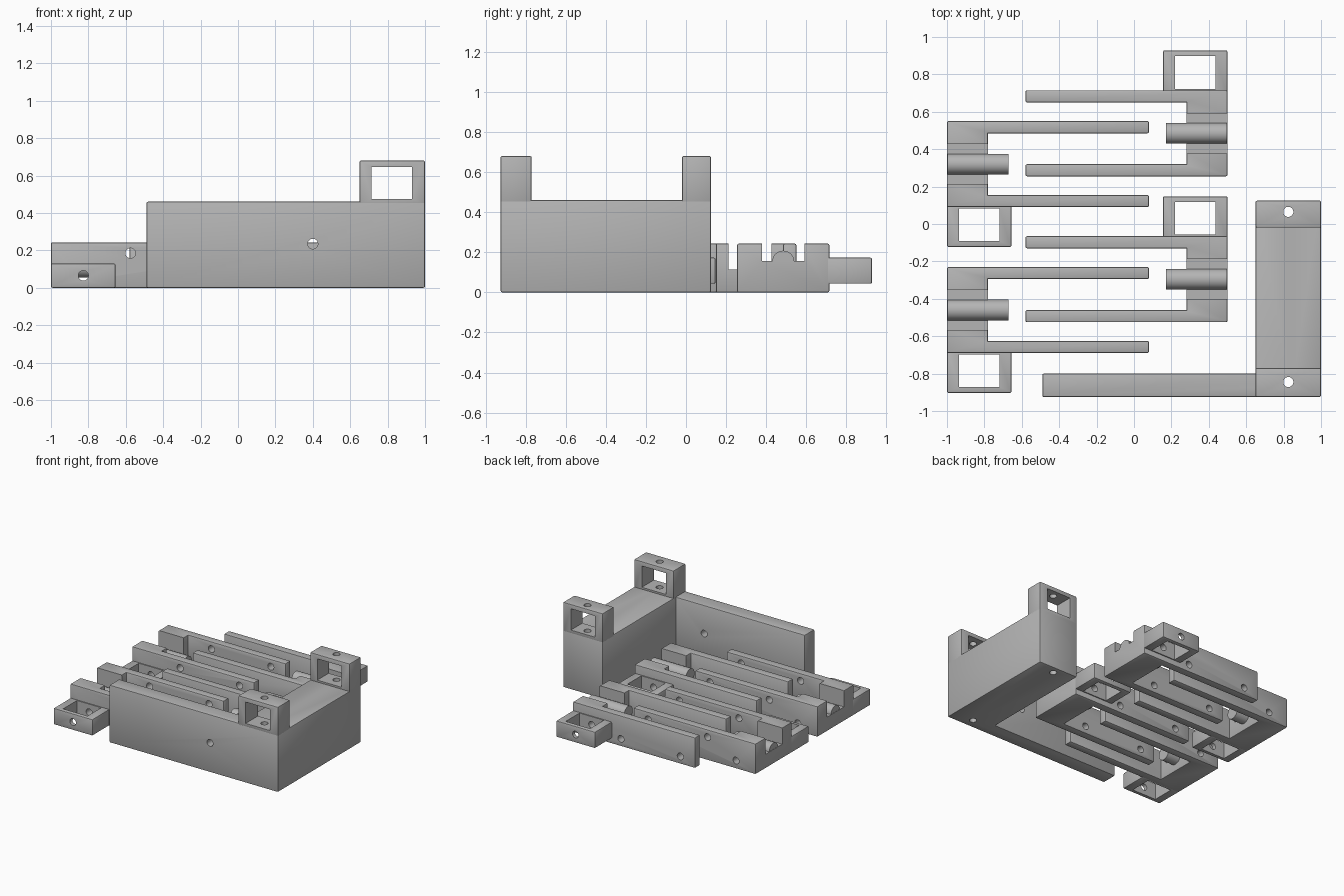
import bpy, bmesh, math
from mathutils import Matrix, Vector

default = bpy.data.objects.get("Cube")
if default:
    bpy.data.objects.remove(default, do_unlink=True)

grey = bpy.data.materials.new("printed_grey")
grey.use_nodes = True
GREY = (0.46, 0.46, 0.46, 1)
grey.diffuse_color = GREY
grey.node_tree.nodes["Principled BSDF"].inputs["Base Color"].default_value = GREY


def finish(name, bm):
    bmesh.ops.recalc_face_normals(bm, faces=bm.faces)
    mesh = bpy.data.meshes.new(name)
    bm.to_mesh(mesh)
    bm.free()
    mesh.materials.append(grey)
    obj = bpy.data.objects.new(name, mesh)
    bpy.context.collection.objects.link(obj)
    return obj


def prism(name, outline, z0, z1, round_edges=0.008):
    """Extrude a plan outline and round its convex edges."""
    bm = bmesh.new()
    base = bm.faces.new([bm.verts.new((x, y, z0)) for x, y in outline])
    top = bmesh.ops.extrude_face_region(bm, geom=[base])["geom"]
    verts = [v for v in top if isinstance(v, bmesh.types.BMVert)]
    bmesh.ops.translate(bm, verts=verts, vec=(0, 0, z1 - z0))
    bmesh.ops.recalc_face_normals(bm, faces=bm.faces)
    if round_edges:
        edges = [e for e in bm.edges if e.is_convex]
        bmesh.ops.bevel(bm, geom=edges, offset=round_edges, segments=2,
                        profile=0.5, affect='EDGES')
    return finish(name, bm)


def box(name, x0, x1, y0, y1, z0, z1, round_edges=0.008):
    return prism(name, [(x0, y0), (x1, y0), (x1, y1), (x0, y1)], z0, z1, round_edges)


def rod(name, start, end, radius):
    a, b = Vector(start), Vector(end)
    turn = (b - a).to_track_quat('Z', 'Y').to_matrix().to_4x4()
    bm = bmesh.new()
    bmesh.ops.create_cone(bm, cap_ends=True, segments=32, radius1=radius,
                          radius2=radius, depth=(b - a).length,
                          matrix=Matrix.Translation((a + b) / 2) @ turn)
    return finish(name, bm)


def cut(obj, cutters):
    for cutter in cutters:
        cutter.hide_render = True
        cutter.hide_set(True)
        mod = obj.modifiers.new("cut", 'BOOLEAN')
        mod.operation = 'DIFFERENCE'
        mod.solver = 'EXACT'
        mod.object = cutter
    # Bake the cuts, then drop the helpers
    bpy.context.view_layer.update()
    graph = bpy.context.evaluated_depsgraph_get()
    mesh = bpy.data.meshes.new_from_object(obj.evaluated_get(graph))
    obj.modifiers.clear()
    obj.data = mesh
    for cutter in cutters:
        bpy.data.objects.remove(cutter, do_unlink=True)


HOLE = 0.027


def post_hole(y):
    return rod("hole_cutter", (0.825, y, -0.1), (0.825, y, 0.8), HOLE)


def cross_hole(x, z, y0, y1):
    return rod("hole_cutter", (x, y0, z), (x, y1, z), HOLE)


# Large bracket: solid block with a long front wall
bracket = prism("bracket_body", [(-0.49, -0.925), (1, -0.925), (1, 0.125),
                                 (0.65, 0.125), (0.65, -0.8), (-0.49, -0.8)], 0, 0.46)
cut(bracket, [post_hole(-0.845), post_hole(0.065), cross_hole(0.4, 0.235, -1, -0.7)])

# Windowed posts on top of the block
for name, y0, y1, hole_y in (("front_post", -0.925, -0.77, -0.845),
                             ("back_post", -0.02, 0.125, 0.065)):
    post = box(name, 0.65, 1, y0, y1, 0.44, 0.68)
    cut(post, [box("window_cutter", 0.715, 0.93, y0 - 0.1, y1 + 0.1, 0.475, 0.645, 0),
               post_hole(hole_y)])


def slider(name, end_x, away, y0, side, lift, arm_hole_z):
    """Forked slider; away is the arm direction, side is where its loop sits."""
    def px(d):
        return end_x + away * d

    y1 = y0 + 0.46
    mid = (y0 + y1) / 2
    pin_hole_z = 0.065 + lift

    # Fork: spine with two long arms, notched over the pin
    fork = prism(name + "_fork", [
        (px(0), y0), (px(1.08), y0), (px(1.08), y0 + 0.065), (px(0.22), y0 + 0.065),
        (px(0.22), y1 - 0.065), (px(1.08), y1 - 0.065), (px(1.08), y1), (px(0), y1)], 0, 0.243)
    cutters = [box("notch_cutter", min(px(-0.1), px(0.3)), max(px(-0.1), px(0.3)),
                   mid - 0.107, mid + 0.107, 0.113 + lift, 0.4, 0)]
    for d, z in ((0.173, pin_hole_z), (0.425, arm_hole_z), (0.95, arm_hole_z)):
        cutters.append(cross_hole(px(d), z, y0 - 0.1, y1 + 0.1))
    cut(fork, cutters)

    # Round pin lying through the notch
    pin = rod(name + "_pin", (px(0.002), mid, 0.11 + lift), (px(0.33), mid, 0.11 + lift), 0.055)

    # Square loop beside the spine
    near = y1 if side > 0 else y0
    ys = sorted((near - side * 0.012, near + side * 0.213))
    gap = sorted((near + side * 0.008, near + side * 0.182))
    xs = sorted((px(0), px(0.345)))
    loop = box(name + "_loop", *xs, *ys, lift, 0.13 + lift)
    cut(loop, [box("window_cutter", xs[0] + 0.065, xs[1] - 0.065, *gap, -0.1, 0.4, 0),
               cross_hole(px(0.173), pin_hole_z, ys[0] - 0.1, ys[1] + 0.1)])


# Two interleaved pairs of sliders
for label, dy in (("back", 0), ("front", -0.78)):
    slider(label + "_right_slider", -1, 1, 0.09 + dy, -1, 0, 0.185)
    slider(label + "_left_slider", 0.5, -1, 0.255 + dy, 1, 0.043, 0.06)

# Smooth the round parts, keeping edges sharp
bpy.ops.object.select_all(action='DESELECT')
for obj in bpy.context.collection.objects:
    if obj.type == 'MESH' and grey.name in obj.data.materials:
        obj.select_set(True)
        bpy.context.view_layer.objects.active = obj
bpy.ops.object.shade_smooth_by_angle(angle=math.radians(30))
